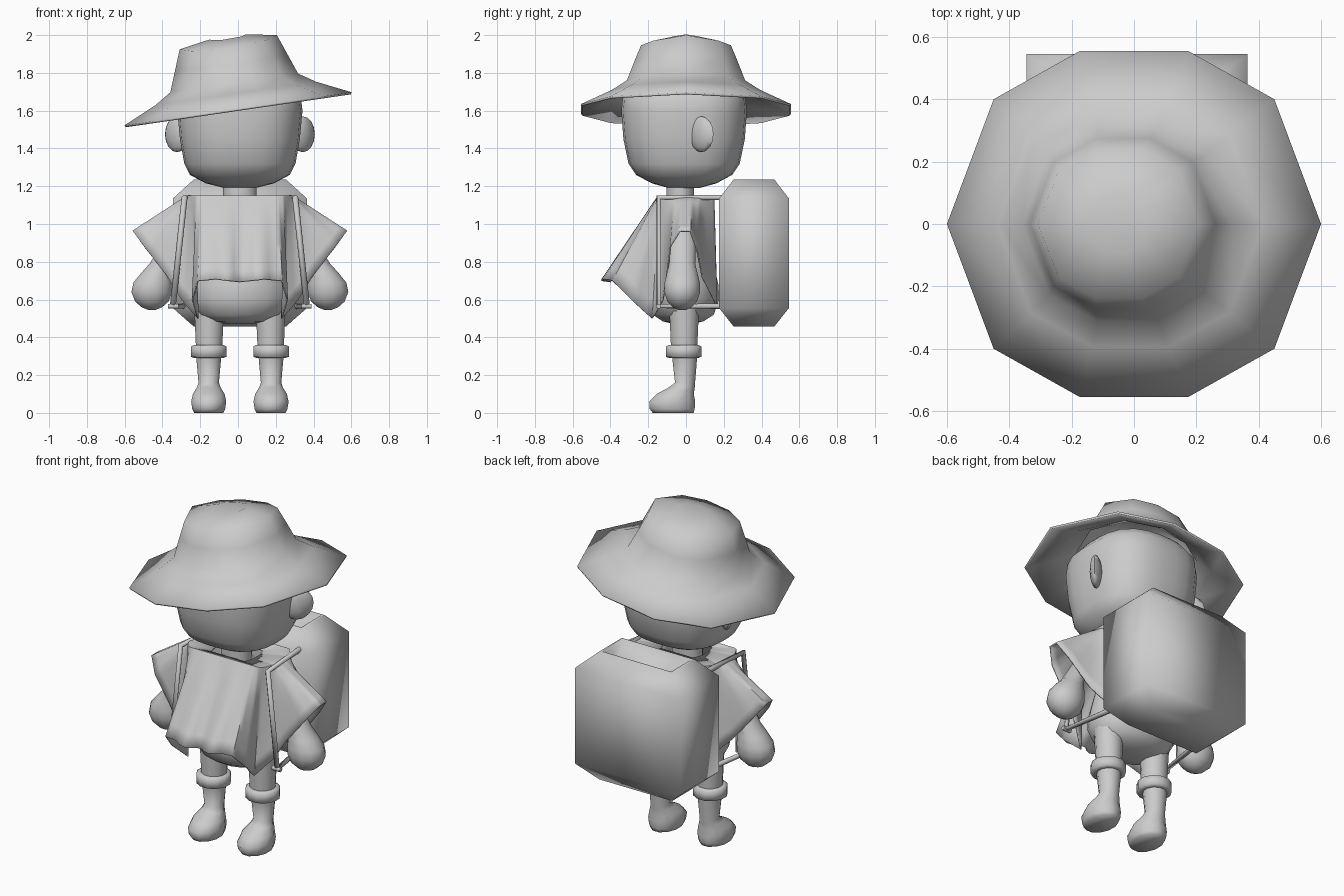
import bpy, bmesh, math
from mathutils import Matrix, Vector

cube = bpy.data.objects.get("Cube")
if cube:
    bpy.data.objects.remove(cube)

grey = bpy.data.materials.new("plain_grey")
grey.use_nodes = True
GREY = (0.6, 0.6, 0.6, 1)
grey.diffuse_color = GREY
grey.node_tree.nodes["Principled BSDF"].inputs["Base Color"].default_value = GREY
MID = 0.01      # middle plane of the body; the hat alone is centred on zero


def finish(name, bm, angle=80):
    bmesh.ops.recalc_face_normals(bm, faces=bm.faces)
    mesh = bpy.data.meshes.new(name)
    bm.to_mesh(mesh)
    bm.free()
    mesh.materials.append(grey)
    obj = bpy.data.objects.new(name, mesh)
    bpy.context.collection.objects.link(obj)
    bpy.ops.object.select_all(action='DESELECT')
    obj.select_set(True)
    bpy.context.view_layer.objects.active = obj
    bpy.ops.object.shade_smooth_by_angle(angle=math.radians(angle))
    return obj


def skin(rings, cap_start=True, cap_end=True):
    """Join closed rings of points into one surface."""
    bm = bmesh.new()
    loops = [[bm.verts.new(p) for p in ring] for ring in rings]
    n = len(loops[0])
    for a, b in zip(loops, loops[1:]):
        for i in range(n):
            j = (i + 1) % n
            bm.faces.new((a[i], a[j], b[j], b[i]))
    if cap_start:
        bm.faces.new(loops[0][::-1])
    if cap_end:
        bm.faces.new(loops[-1])
    return bm


def oval(z, cx, cy, rx, ry, sides=16, power=2):
    pts = []
    for i in range(sides):
        a = 2 * math.pi * (i + 0.5) / sides
        c, s = math.cos(a), math.sin(a)
        k = (abs(c) ** power + abs(s) ** power) ** (-1 / power)
        pts.append((MID + cx + rx * c * k, cy + ry * s * k, z))
    return pts


def lathe(name, rows, sides=16, power=2):
    return finish(name, skin([oval(*r, sides, power) for r in rows]))


def rod(name, points, radius):
    curve = bpy.data.curves.new(name, 'CURVE')
    curve.dimensions = '3D'
    curve.bevel_depth = radius
    curve.bevel_resolution = 1
    curve.use_fill_caps = True
    spline = curve.splines.new('POLY')
    spline.points.add(len(points) - 1)
    for p, co in zip(spline.points, points):
        p.co = (*co, 1)
    curve.materials.append(grey)
    obj = bpy.data.objects.new(name, curve)
    bpy.context.collection.objects.link(obj)


# Head: soft box, narrowing to the chin
lathe("head", [(z, 0, -.01, rx, ry) for z, rx, ry in (
    (1.19, .08, .08), (1.215, .18, .17), (1.26, .265, .255),
    (1.32, .295, .295), (1.45, .318, .322), (1.6, .332, .333),
    (1.68, .322, .325), (1.74, .27, .28), (1.79, .15, .15))],
    24, 2.7)
lathe("neck", [(1.1, 0, -.03, .09, .075), (1.23, 0, -.03, .09, .075)])

# Hat: ten-sided, tilted towards one side, with a thin brim and a ridged crown
tilt = Matrix.Translation((0, 0, 1.61)) @ Matrix.Rotation(-math.atan(.146), 4, 'Y')
rim = [(1, 0), (.75, .66), (.29, .915)]
rim += [(-x, y) for x, y in rim[:0:-1]]
rim += [(-x, -y) for x, y in rim]
hat = [[tilt @ Vector((r * x, r * y, h - drop * abs(y))) for x, y in rim]
       for r, h, drop in ((.607, 0, 0), (.43, .082, 0), (.342, .138, 0),
                          (.3, .25, .012), (.26, .356, .03), (.1, .384, .012))]
hat_obj = finish("hat", skin(hat, False, True))
shell = hat_obj.modifiers.new("thickness", 'SOLIDIFY')
shell.thickness = 0.012
shell.offset = -1

# Torso: round belly under the poncho
lathe("torso", [(z, 0, -.015, rx, ry) for z, rx, ry in (
    (.47, .06, .05), (.485, .15, .11), (.52, .225, .165), (.6, .268, .195),
    (.68, .262, .19), (.85, .22, .15), (1.03, .17, .11), (1.1, .1, .08))])

# Poncho: shoulder yoke, hem with two front corners and two open sleeves
# each station: shoulder point, hem point (front centre to back centre)
stations = [
    ((0, -.15, 1.15), (0, -.43, .695)),
    ((.12, -.15, 1.15), (.13, -.43, .71)),
    ((.2, -.15, 1.15), (.225, -.39, .70)),
    ((.23, -.15, 1.15), (.255, -.29, .6)),
    ((.25, -.14, 1.15), (.225, -.18, .50)),
    ((.265, -.115, 1.15), (.31, -.125, .6)),
    ((.275, -.09, 1.15), (.39, -.105, .73)),
    ((.285, -.06, 1.145), (.51, -.085, .885)),
    ((.29, -.02, 1.145), (.568, -.035, .965)),
    ((.29, .03, 1.145), (.568, .025, .965)),
    ((.285, .07, 1.145), (.5, .06, .87)),
    ((.27, .1, 1.15), (.38, .09, .72)),
    ((.23, .15, 1.15), (.23, .165, .57)),
    ((0, .15, 1.15), (0, .165, .62))]
flip = lambda p: (-p[0], p[1], p[2])
around = stations + [(flip(a), flip(b)) for a, b in stations[-2:0:-1]]
FINE, LEVELS = 4, 7
rings = [[] for _ in range(LEVELS + 1)]
collar = []
for i, (top, hem) in enumerate(around):
    top2, hem2 = around[(i + 1) % len(around)]
    for k in range(FINE):
        f = k / FINE
        a = Vector(top).lerp(Vector(top2), f)
        b = Vector(hem).lerp(Vector(hem2), f)
        collar.append((MID + a.x * .45, a.y * .6 - .02, 1.14))
        for level in range(LEVELS + 1):
            t = level / LEVELS
            p = a.lerp(b, t)
            if p.y < -.12 and abs(p.x) < .24:      # soft folds on the front
                p.y += .03 * t * math.sin(36 * p.x + 1) * (1 - abs(p.x) / .24)
            p.x += MID
            rings[level].append(p)
poncho = finish("poncho", skin([collar] + rings, False, False), 60)
cloth = poncho.modifiers.new("thickness", 'SOLIDIFY')
cloth.thickness = 0.008
cloth.offset = -1

# Backpack: chamfered box with an open, hollow top
def box_ring(z, inset):
    x, y = .355 - inset, .185 - inset * .7
    return [(MID + sx * x, .36 + sy * y, z) for sx, sy in ((-1, -1), (1, -1), (1, 1), (-1, 1))]


finish("backpack", skin([box_ring(z, i) for z, i in (
    (.458, .11), (.555, 0), (1.135, 0), (1.235, .11), (1.235, .125), (1.12, .125))]), 100)

# Paired parts
for side, s in (("left", 1), ("right", -1)):
    # Ear: thin disc turned forwards and outwards
    bm = bmesh.new()
    place = (Matrix.Translation((MID + s * .333, .082, 1.475))
             @ Matrix.Rotation(-s * math.pi / 4, 4, 'Z'))
    bmesh.ops.create_uvsphere(bm, u_segments=8, v_segments=8, radius=1,
                              matrix=place @ Matrix.Diagonal((s * .034, .09, .095, 1)))
    finish(side + "_ear", bm)
    # Arm and rounded hand
    lathe(side + "_arm", [(z, s * x, -.02, r, r * d) for z, x, r, d in (
        (1.06, .24, .06, 1), (.92, .33, .07, 1.1), (.79, .418, .062, 1.15), (.74, .442, .084, 1),
        (.69, .46, .107, .9), (.64, .466, .112, .88), (.59, .466, .092, .88),
        (.56, .466, .057, .9), (.545, .466, .02, 1))], 12)
    # Leg, cuff and boot
    lathe(side + "_leg", [(.3, s * .163, -.01, .07, .07), (.5, s * .163, -.01, .079, .079),
                          (.6, s * .163, -.01, .085, .085)], 12)
    lathe(side + "_cuff", [(z, s * .165, -.012, r, r) for z, r in (
        (.29, .078), (.297, .097), (.352, .097), (.36, .08))], 12)
    lathe(side + "_boot", [(z, s * .165, y, rx, ry) for z, y, rx, ry in (
        (0, -.068, .08, .112), (.02, -.073, .09, .123), (.06, -.073, .096, .126),
        (.1, -.057, .087, .102), (.135, -.022, .065, .071), (.16, -.005, .056, .055),
        (.29, -.007, .068, .068))], 12)
    # Shoulder strap from the pack, over the chest and back under the arm
    rod(side + "_strap", [(MID + s * x, y, z) for x, y, z in (
        (.27, .2, 1.14), (.293, -.145, 1.14), (.355, -.145, .565), (.3, .2, .565))], .016)
    rod(side + "_strap_buckle", [(MID + s * x, -.145, .565) for x in (.325, .38)], .014)
